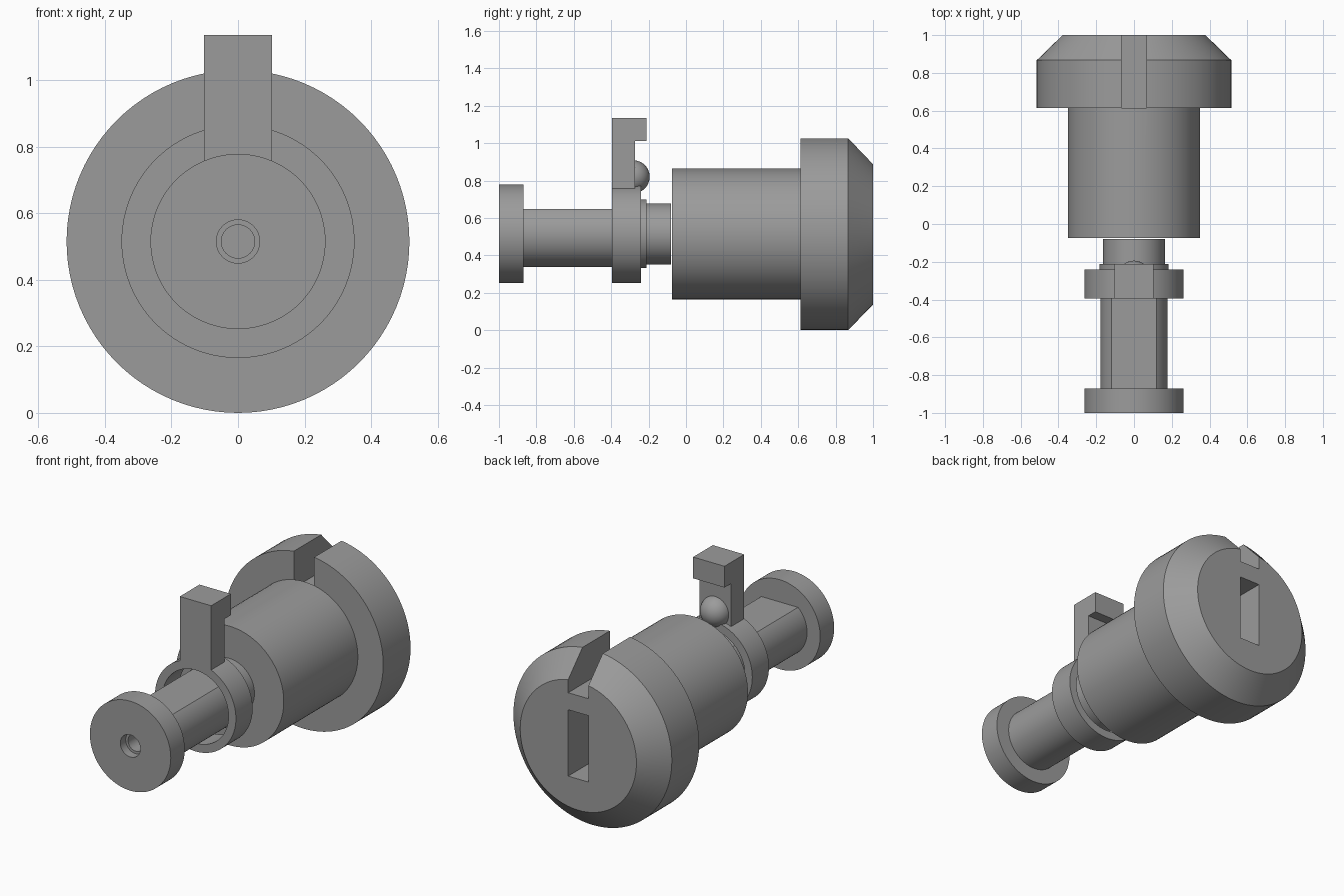
import bpy, bmesh, math

if "Cube" in bpy.data.objects:
    bpy.data.objects.remove(bpy.data.objects["Cube"])

AXIS_Z = 0.515
SIDES = 96

grey = bpy.data.materials.new("plain grey")
grey.diffuse_color = (0.33, 0.33, 0.33, 1)
grey.use_nodes = True
grey.node_tree.nodes["Principled BSDF"].inputs["Base Color"].default_value = grey.diffuse_color


def finish(name, bm):
    bmesh.ops.recalc_face_normals(bm, faces=bm.faces)
    mesh = bpy.data.meshes.new(name)
    bm.to_mesh(mesh)
    bm.free()
    mesh.materials.append(grey)
    ob = bpy.data.objects.new(name, mesh)
    bpy.context.collection.objects.link(ob)
    return ob


def lathe(name, profile):
    """Revolve a closed outline of (y, radius) points about the long axis."""
    bm = bmesh.new()
    rings = []
    for y, r in profile:
        if r == 0:
            rings.append([bm.verts.new((0, y, AXIS_Z))] * SIDES)
        else:
            angles = [2 * math.pi * i / SIDES for i in range(SIDES)]
            rings.append([bm.verts.new((r * math.sin(a), y, AXIS_Z + r * math.cos(a)))
                          for a in angles])
    for k, a in enumerate(rings):
        b = rings[(k + 1) % len(rings)]
        for i in range(SIDES):
            j = (i + 1) % SIDES
            corners = list(dict.fromkeys((a[i], a[j], b[j], b[i])))
            if len(corners) > 2:
                bm.faces.new(corners)
    return finish(name, bm)


def prism(name, half_width, outline):
    """Extrude a (y, z) outline symmetrically across x."""
    bm = bmesh.new()
    left = [bm.verts.new((-half_width, y, z)) for y, z in outline]
    right = [bm.verts.new((half_width, y, z)) for y, z in outline]
    bm.faces.new(left)
    bm.faces.new(right)
    for i in range(len(outline)):
        j = (i + 1) % len(outline)
        bm.faces.new((left[i], left[j], right[j], right[i]))
    return finish(name, bm)


def box_cutter(half_width, y0, y1, z0, z1):
    return prism("cutter", half_width, [(y0, z0), (y1, z0), (y1, z1), (y0, z1)])


def select(ob):
    bpy.ops.object.select_all(action='DESELECT')
    ob.select_set(True)
    bpy.context.view_layer.objects.active = ob


def cut(ob, cutter):
    select(ob)
    mod = ob.modifiers.new("cut", 'BOOLEAN')
    mod.operation = 'DIFFERENCE'
    mod.solver = 'EXACT'
    mod.object = cutter
    bpy.ops.object.modifier_apply(modifier=mod.name)
    bpy.data.objects.remove(cutter)


# Front disc with a stepped centre bore
front_disc = lathe("front_disc", [
    (-1, 0.065), (-1, 0.263), (-0.87, 0.263), (-0.87, 0.05), (-0.95, 0.05), (-0.95, 0.065)])

# Spindle: bored at the front, flat along the top, thin shoulder, narrower neck
spindle = lathe("spindle", [
    (-0.87, 0.05), (-0.87, 0.178), (-0.24, 0.178), (-0.24, 0.183), (-0.212, 0.183),
    (-0.212, 0.163), (-0.08, 0.163), (-0.08, 0), (-0.65, 0), (-0.65, 0.05)])
cut(spindle, box_cutter(0.3, -0.9, -0.24, 0.647, 0.9))

# Sliding collar, a loose ring around the spindle
collar = lathe("collar", [
    (-0.395, 0.215), (-0.395, 0.263), (-0.24, 0.263), (-0.24, 0.215)])

# Upright lever with a hooked top
lever = prism("lever", 0.102, [
    (-0.395, 0.75), (-0.272, 0.75), (-0.272, 1.01), (-0.212, 1.01),
    (-0.212, 1.135), (-0.395, 1.135)])

# Ball on the back of the lever
bm = bmesh.new()
bmesh.ops.create_uvsphere(bm, u_segments=32, v_segments=20, radius=0.088)
bmesh.ops.translate(bm, verts=bm.verts, vec=(0, -0.282, 0.82))
ball = finish("ball", bm)

# Barrel and bevelled head in one turned piece
barrel = lathe("barrel_and_head", [
    (-0.075, 0), (-0.075, 0.35), (0.613, 0.35), (0.613, 0.515),
    (0.867, 0.515), (1, 0.378), (1, 0)])
# Notch in the head rim and the slot in the back face
cut(barrel, box_cutter(0.066, 0.613, 1.1, 0.81, 1.2))
cut(barrel, box_cutter(0.066, 0.4, 1.1, AXIS_Z - 0.195, AXIS_Z + 0.195))

for ob in (front_disc, spindle, collar, ball, barrel):
    select(ob)
    bpy.ops.object.shade_smooth_by_angle(angle=math.radians(30))
